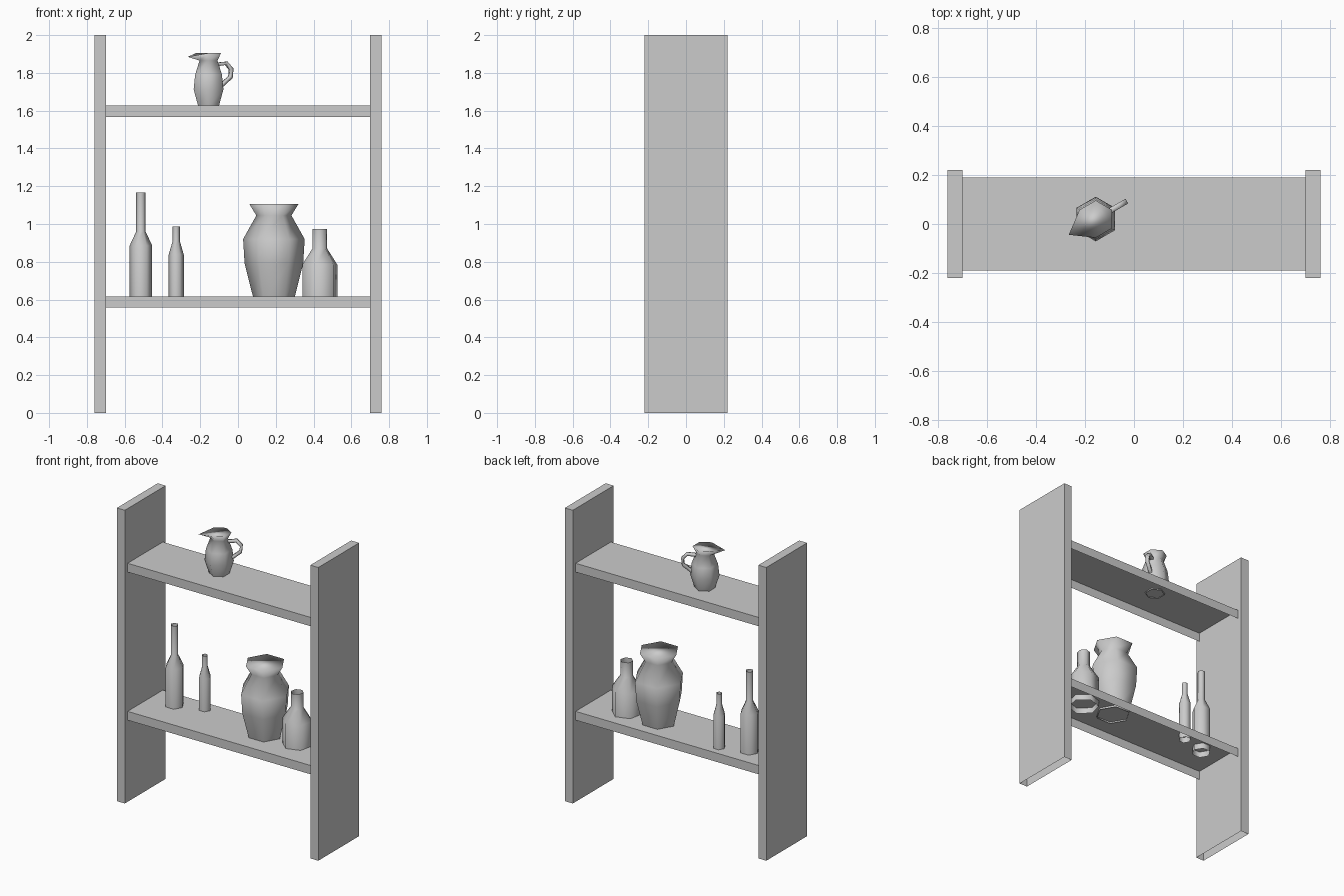
import bpy, bmesh, math
from mathutils import Vector

if "Cube" in bpy.data.objects:
    bpy.data.objects.remove(bpy.data.objects["Cube"])

grey = bpy.data.materials.new("plain_grey")
grey.diffuse_color = (0.6, 0.6, 0.6, 1)
grey.use_nodes = True
grey.node_tree.nodes["Principled BSDF"].inputs["Base Color"].default_value = grey.diffuse_color


def finish(name, bm, smooth=False):
    me = bpy.data.meshes.new(name)
    for f in bm.faces:
        f.smooth = smooth
    bm.to_mesh(me)
    bm.free()
    me.materials.append(grey)
    ob = bpy.data.objects.new(name, me)
    bpy.context.collection.objects.link(ob)
    return ob


def board(name, x0, x1, y, z0, z1, ends=True):
    """Box with an open underside, optionally without its x ends."""
    bm = bmesh.new()
    bmesh.ops.create_cube(bm, size=1)
    drop = [f for f in bm.faces
            if f.normal.z < -0.5 or (not ends and abs(f.normal.x) > 0.5)]
    bmesh.ops.delete(bm, geom=drop, context='FACES')
    for v in bm.verts:
        v.co = ((x0 + x1) / 2 + v.co.x * (x1 - x0), v.co.y * 2 * y,
                (z0 + z1) / 2 + v.co.z * (z1 - z0))
    return finish(name, bm)


def loft(name, rings, cap=False):
    """Skin a list of equal point rings."""
    bm = bmesh.new()
    vs = [[bm.verts.new(p) for p in ring] for ring in rings]
    n = len(vs[0])
    for a, b in zip(vs, vs[1:]):
        for j in range(n):
            k = (j + 1) % n
            bm.faces.new((a[j], a[k], b[k], b[j]))
    if cap:
        bm.faces.new(vs[-1])
    bm.normal_update()
    return finish(name, bm, True)


def hex_rings(x, y, turn, profile):
    return [[Vector((x + r * math.cos(math.radians(turn + 60 * j)),
                     y + r * math.sin(math.radians(turn + 60 * j)), z))
             for j in range(6)] for r, z in profile]


# Upright side boards
for side, s in (("left", -1), ("right", 1)):
    xs = sorted((s * 0.70, s * 0.76))
    board(side + "_side_board", xs[0], xs[1], 0.22, 0, 2)

# Shelves
board("lower_shelf", -0.70, 0.70, 0.19, 0.557, 0.617, ends=False)
board("upper_shelf", -0.70, 0.70, 0.19, 1.567, 1.627, ends=False)

# Bottles: body, shoulder, neck
for name, x, y, turn, body, neck, zs, zn, zt in (
        ("tall_bottle", -0.514, 0.05, 0, 0.06, 0.025, 0.885, 0.96, 1.167),
        ("small_bottle", -0.327, 0.11, 0, 0.04, 0.019, 0.838, 0.91, 0.987),
        ("wide_bottle", 0.433, 0.02, 17.5, 0.097, 0.041, 0.785, 0.87, 0.973)):
    loft(name, hex_rings(x, y, turn,
         [(body, 0.577), (body, zs), (neck, zn), (neck, zt)]))

# Large vase
loft("large_vase", hex_rings(0.19, 0.02, 0,
     [(0.108, 0.605), (0.155, 0.79), (0.163, 0.92), (0.093, 1.045),
      (0.13, 1.106)]), cap=True)

# Pitcher, with one rim corner pulled out as the spout
cx, cy = -0.156, 0.02
rings = hex_rings(cx, cy, 30,
                  [(0.062, 1.62), (0.091, 1.713), (0.082, 1.79),
                   (0.055, 1.865), (0.076, 1.905)])
rings[-1][3] = Vector((-0.266, -0.044, 1.885))
loft("pitcher_body", rings, cap=True)

# Pitcher handle: square tube opposite the spout
u = Vector((math.cos(math.radians(30)), math.sin(math.radians(30)), 0))
w = Vector((-u.y, u.x, 0))
up = Vector((0, 0, 1))
path = [Vector((cx, cy, z)) + u * r for r, z in
        ((0.05, 1.845), (0.108, 1.851), (0.138, 1.82), (0.134, 1.778),
         (0.08, 1.735))]
tube = []
for i, p in enumerate(path):
    t = (path[min(i + 1, len(path) - 1)] - path[max(i - 1, 0)]).normalized()
    n = w.cross(t)
    tube.append([p + n * a * 0.009 + w * b * 0.011
                 for a, b in ((1, 1), (-1, 1), (-1, -1), (1, -1))])
handle = loft("pitcher_handle", tube)
bm = bmesh.new()
bm.from_mesh(handle.data)
mid = sum(path, Vector()) / len(path)
# Make the tube face outward
f = max(bm.faces, key=lambda f: (f.calc_center_median() - mid).dot(u))
if f.normal.dot(u) < 0:
    bmesh.ops.reverse_faces(bm, faces=bm.faces)
bm.to_mesh(handle.data)
bm.free()
